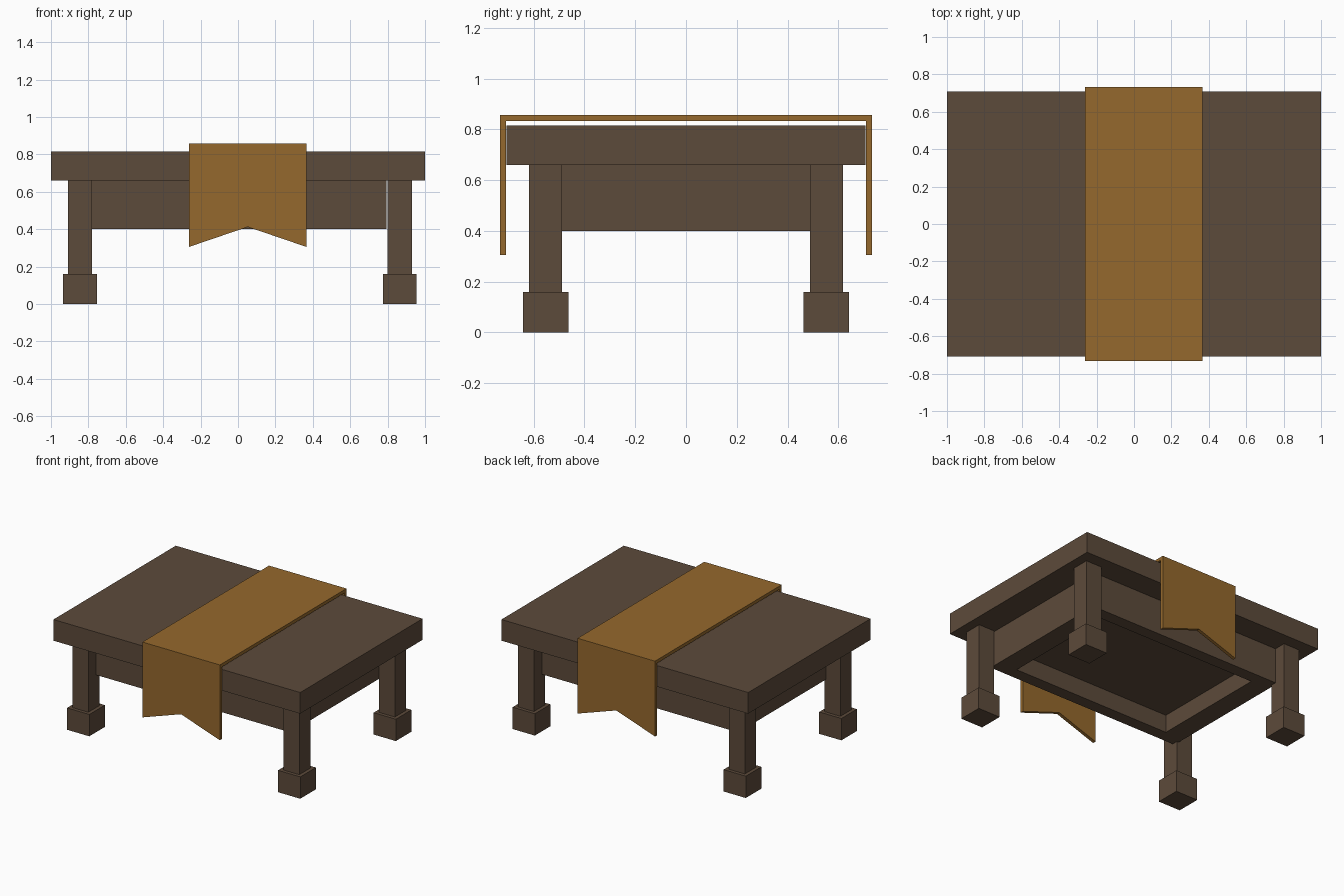
import bpy
import bmesh
from math import copysign, radians

cube = bpy.data.objects.get("Cube")
if cube:
    bpy.data.objects.remove(cube, do_unlink=True)


def make_material(name, rgb):
    mat = bpy.data.materials.new(name)
    mat.use_nodes = True
    color = (*rgb, 1)
    mat.diffuse_color = color
    mat.node_tree.nodes["Principled BSDF"].inputs["Base Color"].default_value = color
    return mat


wood = make_material("dark brown wood", (0.108, 0.069, 0.043))
cloth = make_material("golden brown cloth", (0.300, 0.140, 0.026))


def finish(name, bm, mat):
    mesh = bpy.data.meshes.new(name)
    bm.to_mesh(mesh)
    bm.free()
    mesh.materials.append(mat)
    obj = bpy.data.objects.new(name, mesh)
    bpy.context.collection.objects.link(obj)
    return obj


def box_mesh(center, half, z0, z1):
    """A box around an x, y centre, from z0 up to z1."""
    bm = bmesh.new()
    bmesh.ops.create_cube(bm, size=2)
    for v in bm.verts:
        v.co.x = center[0] + v.co.x * half[0]
        v.co.y = center[1] + v.co.y * half[1]
        v.co.z = z1 if v.co.z > 0 else z0
    return bm


# Thick tabletop
TOP_UNDER = 0.66
finish("tabletop", box_mesh((0, 0), (1, 0.708), TOP_UNDER, 0.815), wood)

# Apron block with a shallow recess cut into its underside
bm = box_mesh((0, 0), (0.795, 0.53), 0.40, TOP_UNDER)
bm.faces.ensure_lookup_table()
under = min(bm.faces, key=lambda f: f.calc_center_median().z)
bmesh.ops.inset_individual(bm, faces=[under], thickness=0.09)
for v in under.verts:
    v.co.x = copysign(0.645, v.co.x)
    v.co.y = copysign(0.44, v.co.y)
# Raise the recess panel
recess = bmesh.ops.extrude_discrete_faces(bm, faces=[under])["faces"]
for v in recess[0].verts:
    v.co.z += 0.13
bmesh.ops.recalc_face_normals(bm, faces=bm.faces)
finish("apron", bm, wood)

# Four square legs on wider block feet
for end, y in (("front", -0.553), ("back", 0.553)):
    for side, x in (("right", -0.845), ("left", 0.865)):
        finish(f"{end}_{side}_leg", box_mesh((x, y), (0.065, 0.065), 0.16, TOP_UNDER), wood)
        finish(f"{end}_{side}_foot", box_mesh((x, y), (0.09, 0.09), 0, 0.16), wood)

# Cloth runner folded over the table, with a notched hem at both ends
columns = ((-0.262, 0.305), (0.052, 0.412), (0.366, 0.305))
bm = bmesh.new()
grid = []
for x, hem in columns:
    path = ((-0.733, hem), (-0.733, 0.857), (0.733, 0.857), (0.733, hem))
    grid.append([bm.verts.new((x, y, z)) for y, z in path])
for a, b in zip(grid, grid[1:]):
    for j in range(3):
        bm.faces.new((a[j], b[j], b[j + 1], a[j + 1]))
runner = finish("cloth_runner", bm, cloth)
thick = runner.modifiers.new("cloth thickness", 'SOLIDIFY')
thick.thickness = 0.024
thick.offset = -1
thick.use_even_offset = True
